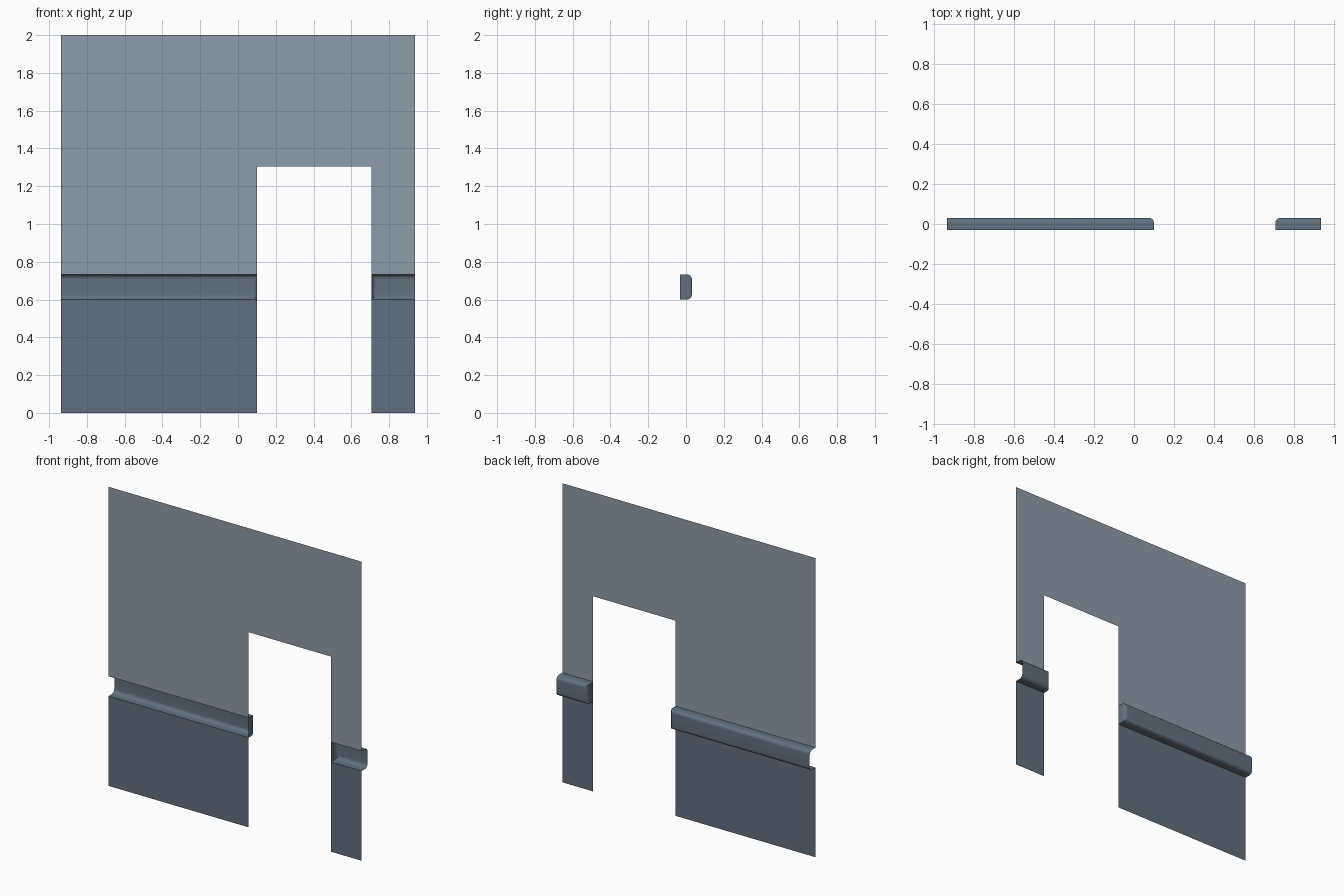
import bpy, bmesh, math

if "Cube" in bpy.data.objects:
    bpy.data.objects.remove(bpy.data.objects["Cube"])

# Main dimensions
XW = 0.937                    # half width of the wall
DOOR_L, DOOR_R, DOOR_TOP = 0.10, 0.708, 1.305
RAIL_LO, RAIL_HI = 0.60, 0.733
Y_WALL, Y_RAIL = -0.031, 0.031
RADIUS, STEPS = 0.026, 8


def material(name, rgb):
    m = bpy.data.materials.new(name)
    m.diffuse_color = (*rgb, 1)
    m.use_nodes = True
    m.node_tree.nodes["Principled BSDF"].inputs["Base Color"].default_value = m.diffuse_color
    return m


light = material("light blue grey", (0.27, 0.335, 0.405))
dark = material("dark blue grey", (0.12, 0.163, 0.215))


def finish(name, bm, mat, smooth=False):
    me = bpy.data.meshes.new(name)
    bm.to_mesh(me)
    bm.free()
    me.materials.append(mat)
    ob = bpy.data.objects.new(name, me)
    bpy.context.collection.objects.link(ob)
    if smooth:
        bpy.ops.object.select_all(action='DESELECT')
        ob.select_set(True)
        bpy.context.view_layer.objects.active = ob
        bpy.ops.object.shade_smooth_by_angle(angle=math.radians(35))


def panels(name, rects, mat):
    """Flat sheet in the wall plane from (x0, x1, z0, z1) rectangles, facing the room."""
    bm = bmesh.new()
    for x0, x1, z0, z1 in rects:
        bm.faces.new([bm.verts.new((x, Y_WALL, z)) for x, z in
                      ((x0, z0), (x0, z1), (x1, z1), (x1, z0))])
    bmesh.ops.remove_doubles(bm, verts=bm.verts, dist=1e-5)
    finish(name, bm, mat)


def rail(name, x_open, x_end, mat):
    """Hollow rounded moulding: open at the wall side and outer end, returned at the door."""
    s = 1 if x_end > x_open else -1
    rings = [(0, Y_WALL)]
    for i in range(STEPS + 1):
        a = i / STEPS * math.pi / 2
        rings.append((RADIUS * (1 - math.cos(a)), Y_RAIL - RADIUS * (1 - math.sin(a))))
    bm = bmesh.new()
    loops = []
    for d, y in rings:
        xe = x_end - s * d
        loops.append([bm.verts.new(p) for p in (
            (x_open, y, RAIL_LO + d), (xe, y, RAIL_LO + d),
            (xe, y, RAIL_HI - d), (x_open, y, RAIL_HI - d))])
    for a, b in zip(loops, loops[1:]):
        for i in range(3):
            f = [a[i], a[i + 1], b[i + 1], b[i]]
            bm.faces.new(f if s > 0 else f[::-1])
    last = loops[-1]
    bm.faces.new(last if s < 0 else last[::-1])
    bm.normal_update()
    # face the moulding towards the room
    if max(bm.faces, key=lambda f: f.calc_area()).normal.y < 0:
        bmesh.ops.reverse_faces(bm, faces=bm.faces)
    bmesh.ops.recalc_face_normals(bm, faces=bm.faces)
    bm.normal_update()
    if max((f for f in bm.faces if abs(f.normal.y) > 0.99),
           key=lambda f: f.calc_area()).normal.y < 0:
        bmesh.ops.reverse_faces(bm, faces=bm.faces)
    finish(name, bm, mat, smooth=True)


# Upper wall around the doorway
panels("upper_wall", [(-XW, DOOR_L, RAIL_HI, DOOR_TOP), (DOOR_R, XW, RAIL_HI, DOOR_TOP),
                      (-XW, DOOR_L, DOOR_TOP, 2), (DOOR_L, DOOR_R, DOOR_TOP, 2),
                      (DOOR_R, XW, DOOR_TOP, 2)], light)
# Lower wall either side of the doorway
panels("lower_wall", [(-XW, DOOR_L, 0, RAIL_LO), (DOOR_R, XW, 0, RAIL_LO)], dark)
# Wall rails
rail("left_rail", -XW, DOOR_L, dark)
rail("right_rail", XW, DOOR_R, dark)
